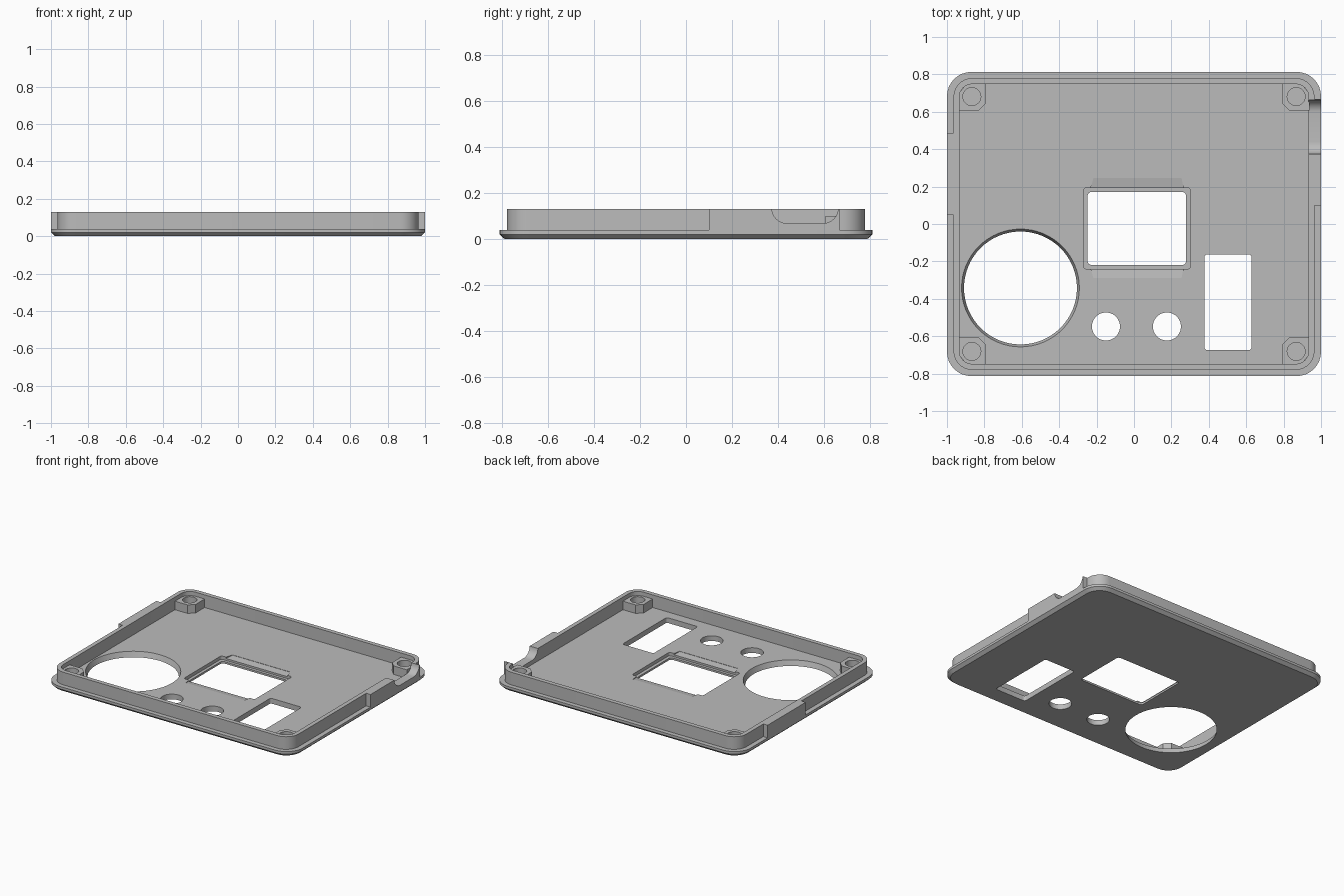
import bpy, math

if "Cube" in bpy.data.objects:
    bpy.data.objects.remove(bpy.data.objects["Cube"])

mat = bpy.data.materials.new("plain grey")
mat.diffuse_color = (0.50, 0.50, 0.50, 1)
mat.use_nodes = True
mat.node_tree.nodes["Principled BSDF"].inputs["Base Color"].default_value = mat.diffuse_color
FLOOR = 0.038   # top of the base plate
TOP = 0.13      # top of the rim


def rounded(x0, x1, y0, y1, r, n=8):
    """Counter-clockwise rounded rectangle outline."""
    pts = []
    corners = [(x1 - r, y1 - r), (x0 + r, y1 - r), (x0 + r, y0 + r), (x1 - r, y0 + r)]
    for k, (cx, cy) in enumerate(corners):
        for i in range(n + 1):
            a = math.pi / 2 * (k + i / n)
            pts.append((cx + r * math.cos(a), cy + r * math.sin(a)))
    return pts


def circle(cx, cy, r, n=48):
    return [(cx + r * math.cos(2 * math.pi * i / n),
             cy + r * math.sin(2 * math.pi * i / n)) for i in range(n)]


def mesh_object(name, verts, faces):
    me = bpy.data.meshes.new(name)
    me.from_pydata(verts, [], faces)
    me.materials.append(mat)
    ob = bpy.data.objects.new(name, me)
    bpy.context.collection.objects.link(ob)
    return ob


def loft(name, rings, tube=False):
    """Skin (outline, z) rings; cap the ends, or join last to first for a tube."""
    n = len(rings[0][0])
    verts = [(x, y, z) for pts, z in rings for x, y in pts]
    faces = []
    count = len(rings)
    for k in range(count if tube else count - 1):
        a, b = k * n, (k + 1) % count * n
        for i in range(n):
            j = (i + 1) % n
            faces.append((a + i, a + j, b + j, b + i))
    if not tube:
        faces.append(tuple(reversed(range(n))))
        faces.append(tuple(range((count - 1) * n, count * n)))
    return mesh_object(name, verts, faces)


def prism(name, pts, z0, z1):
    return loft(name, [(pts, z0), (pts, z1)])


def box(name, x0, x1, y0, y1, z0, z1):
    return prism(name, [(x0, y0), (x1, y0), (x1, y1), (x0, y1)], z0, z1)


def select(ob):
    bpy.ops.object.select_all(action='DESELECT')
    ob.select_set(True)
    bpy.context.view_layer.objects.active = ob


def cut(ob, cutter):
    select(ob)
    mod = ob.modifiers.new("cut", 'BOOLEAN')
    mod.operation, mod.solver, mod.object = 'DIFFERENCE', 'EXACT', cutter
    bpy.ops.object.modifier_apply(modifier=mod.name)
    bpy.data.objects.remove(cutter)


# Base plate with a chamfered lower edge
def plate_outline(inset):
    return rounded(-1 + inset, 1 - inset, -0.813 + inset, 0.813 - inset, 0.13 - inset)


base = loft("base_plate", [(plate_outline(0.022), 0), (plate_outline(0), 0.02),
                           (plate_outline(0), FLOOR)])

# Large flared round opening, two button holes, slot opening
cut(base, loft("cutter", [(circle(-0.607, -0.342, 0.302 - 0.007, 64), -0.02),
                          (circle(-0.607, -0.342, 0.302 + 0.02, 64), 0.058)]))
for x in (-0.15, 0.176):
    cut(base, prism("cutter", circle(x, -0.548, 0.075), -0.1, 0.1))
cut(base, prism("cutter", rounded(0.377, 0.628, -0.674, -0.163, 0.015, 4), -0.1, 0.1))

# Screen window, with a shallow ledge and sloped reliefs above and below it
cut(base, prism("cutter", rounded(-0.248, 0.278, -0.219, 0.171, 0.02, 4), -0.1, 0.1))
cut(base, prism("cutter", rounded(-0.27, 0.302, -0.24, 0.193, 0.015, 4), 0.014, 0.1))
for s in (1, -1):
    mid = -0.022
    yi, yo = mid + s * 0.19, mid + s * 0.268
    verts = [(-0.238, yi, 0.024), (0.27, yi, 0.024), (0.254, yo, 0.036), (-0.217, yo, 0.036),
             (-0.238, yi, 0.1), (0.27, yi, 0.1), (0.254, yo, 0.1), (-0.217, yo, 0.1)]
    faces = [(3, 2, 1, 0), (4, 5, 6, 7), (0, 1, 5, 4), (1, 2, 6, 5), (2, 3, 7, 6), (3, 0, 4, 7)]
    if s < 0:
        faces = [f[::-1] for f in faces]
    cut(base, mesh_object("cutter", verts, faces))

# Rim wall, standing inside the plate edge
outer = rounded(-0.965, 0.965, -0.78, 0.78, 0.1)
inner = rounded(-0.934, 0.934, -0.748, 0.748, 0.069)
rim = loft("rim_wall", [(outer, 0.03), (outer, TOP), (inner, TOP), (inner, 0.03)], tube=True)

# Thickened wall sections flush with the plate edge
left_tab = box("left_tab", -1, -0.95, 0.048, 0.487, FLOOR, TOP)
right_tab = box("right_tab", 0.95, 1, 0.10, 0.668, FLOOR, TOP)


# Round-cornered scoop through the right wall
def scoop():
    r, y0, y1, zb = 0.066, 0.374, 0.663, 0.068
    prof = [(y1, 0.2), (y0, 0.2)]
    for cy, start in ((y0 + r, math.pi), (y1 - r, 1.5 * math.pi)):
        for i in range(9):
            a = start + math.pi / 2 * i / 8
            prof.append((cy + r * math.cos(a), zb + r + r * math.sin(a)))
    n = len(prof)
    verts = [(x, y, z) for x in (0.92, 1.05) for y, z in prof]
    faces = [(i, (i + 1) % n, (i + 1) % n + n, i + n) for i in range(n)]
    faces = [f[::-1] for f in faces]
    faces += [tuple(reversed(range(n))), tuple(range(n, 2 * n))]
    return mesh_object("cutter", verts, faces)


for ob in (rim, right_tab):
    cut(ob, scoop())

# Corner screw bosses with blind holes
bosses = []
for sx in (1, -1):
    for sy in (1, -1):
        pts = [(0.793, 0.755), (0.793, 0.645), (0.831, 0.607), (0.938, 0.607),
               (0.938, 0.70), (0.885, 0.755)]
        pts = [(x * sx, y * sy) for x, y in pts]
        if sx * sy < 0:
            pts.reverse()
        boss = prism("screw_boss", pts, 0.03, 0.10)
        cut(boss, prism("cutter", circle(0.867 * sx, 0.681 * sy, 0.048, 32), 0.045, 0.2))
        bosses.append(boss)

for ob in [base, rim, left_tab, right_tab] + bosses:
    select(ob)
    bpy.ops.object.shade_smooth_by_angle(angle=math.radians(30))
